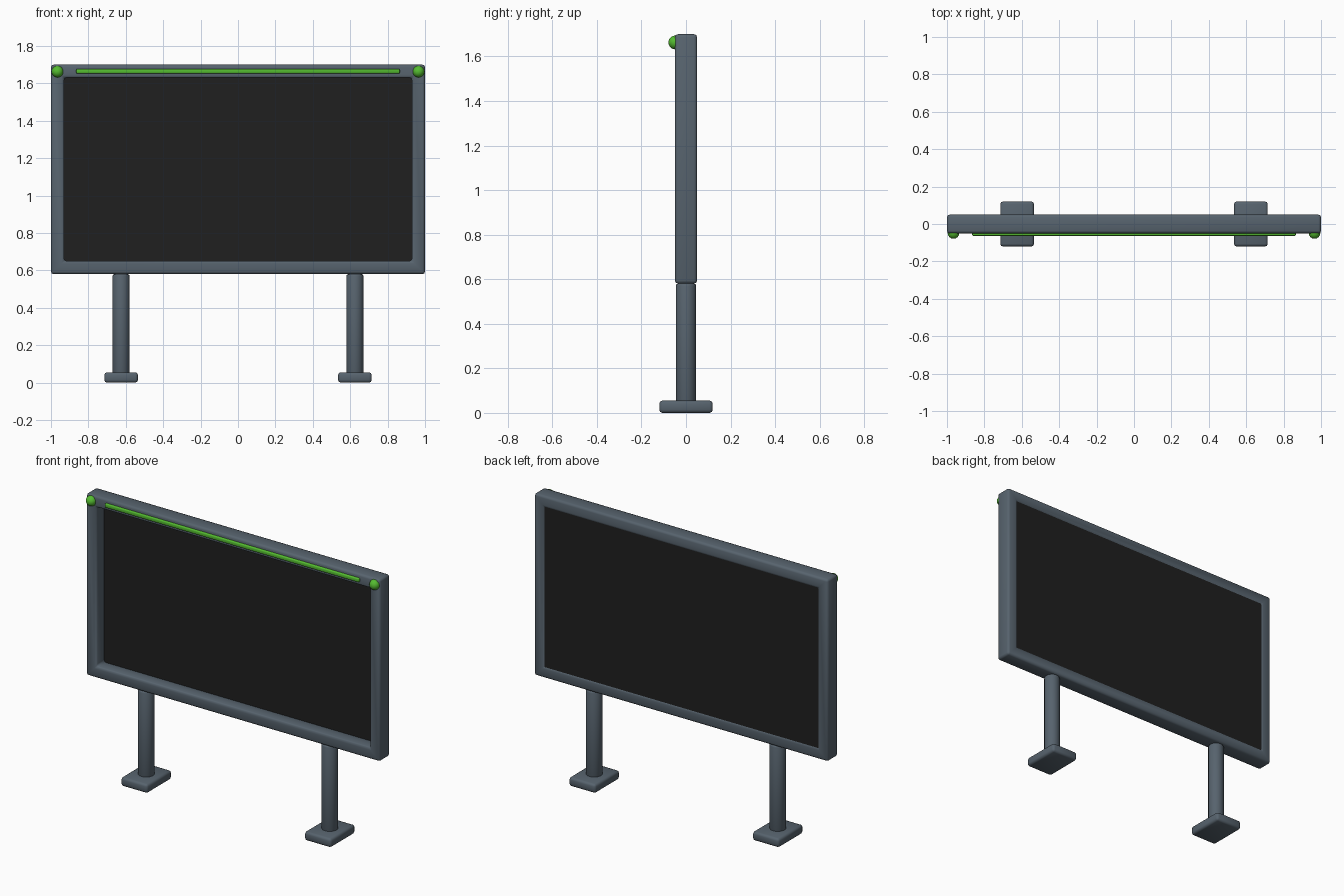
import bpy
import bmesh
import math

cube = bpy.data.objects.get("Cube")
if cube:
    bpy.data.objects.remove(cube, do_unlink=True)


def make_material(name, color):
    mat = bpy.data.materials.new(name)
    mat.use_nodes = True
    mat.diffuse_color = color
    mat.node_tree.nodes["Principled BSDF"].inputs["Base Color"].default_value = color
    return mat


slate = make_material("slate grey metal", (0.095, 0.125, 0.155, 1))
black = make_material("black panel", (0.014, 0.014, 0.014, 1))
green = make_material("green light", (0.09, 0.5, 0.03, 1))


def finish(obj, name, mat, bevel=0, segments=2, angle=60):
    """Name, colour, bevel and smooth one part."""
    obj.name = name
    obj.data.materials.append(mat)
    bpy.ops.object.select_all(action="DESELECT")
    obj.select_set(True)
    bpy.context.view_layer.objects.active = obj
    if bevel:
        mod = obj.modifiers.new("rounded edges", "BEVEL")
        mod.width = bevel
        mod.segments = segments
        mod.limit_method = "ANGLE"
        mod.angle_limit = math.radians(40)
        bpy.ops.object.modifier_apply(modifier=mod.name)
    bpy.ops.object.shade_smooth_by_angle(angle=math.radians(angle))
    return obj


def box(name, center, size, mat, bevel=0):
    bpy.ops.mesh.primitive_cube_add(size=1, location=center)
    obj = bpy.context.object
    obj.scale = size
    bpy.ops.object.transform_apply(location=False, rotation=False, scale=True)
    return finish(obj, name, mat, bevel)


def rectangular_ring(name, half_w, half_h, border, half_d, z, mat, bevel):
    """Closed picture-frame ring: four rectangular loops bridged in turn."""
    bm = bmesh.new()
    loops = []
    for inset, y in ((0, -half_d), (border, -half_d), (border, half_d), (0, half_d)):
        w, h = half_w - inset, half_h - inset
        loops.append([bm.verts.new((sx * w, y, sz * h))
                      for sx, sz in ((-1, -1), (1, -1), (1, 1), (-1, 1))])
    for i in range(4):
        a, b = loops[i], loops[(i + 1) % 4]
        for j in range(4):
            k = (j + 1) % 4
            bm.faces.new((a[j], a[k], b[k], b[j]))
    bmesh.ops.recalc_face_normals(bm, faces=bm.faces)
    mesh = bpy.data.meshes.new(name)
    bm.to_mesh(mesh)
    bm.free()
    obj = bpy.data.objects.new(name, mesh)
    obj.location.z = z
    bpy.context.collection.objects.link(obj)
    return finish(obj, name, mat, bevel)


# Board: deep frame with the panel set towards its back
rectangular_ring("board_frame", 1.0, 0.56, 0.07, 0.05, 1.14, slate, 0.014)
box("display_panel", (0, 0.036, 1.14), (1.88, 0.018, 1.01), black)

# Light strip along the top rail
box("light_strip", (0, -0.052, 1.665), (1.73, 0.022, 0.024), green, 0.005)

# Mirrored posts, feet and corner lamps
for side, sx in (("left", 1), ("right", -1)):
    bpy.ops.mesh.primitive_cylinder_add(vertices=16, radius=0.046, depth=0.55,
                                        location=(sx * 0.625, 0, 0.305))
    finish(bpy.context.object, f"{side}_post", slate, 0.01)
    box(f"{side}_foot", (sx * 0.625, 0, 0.0275), (0.18, 0.24, 0.055), slate, 0.014)
    bpy.ops.mesh.primitive_uv_sphere_add(segments=24, ring_count=12, radius=0.031,
                                         location=(sx * 0.965, -0.048, 1.663))
    finish(bpy.context.object, f"{side}_corner_lamp", green)
